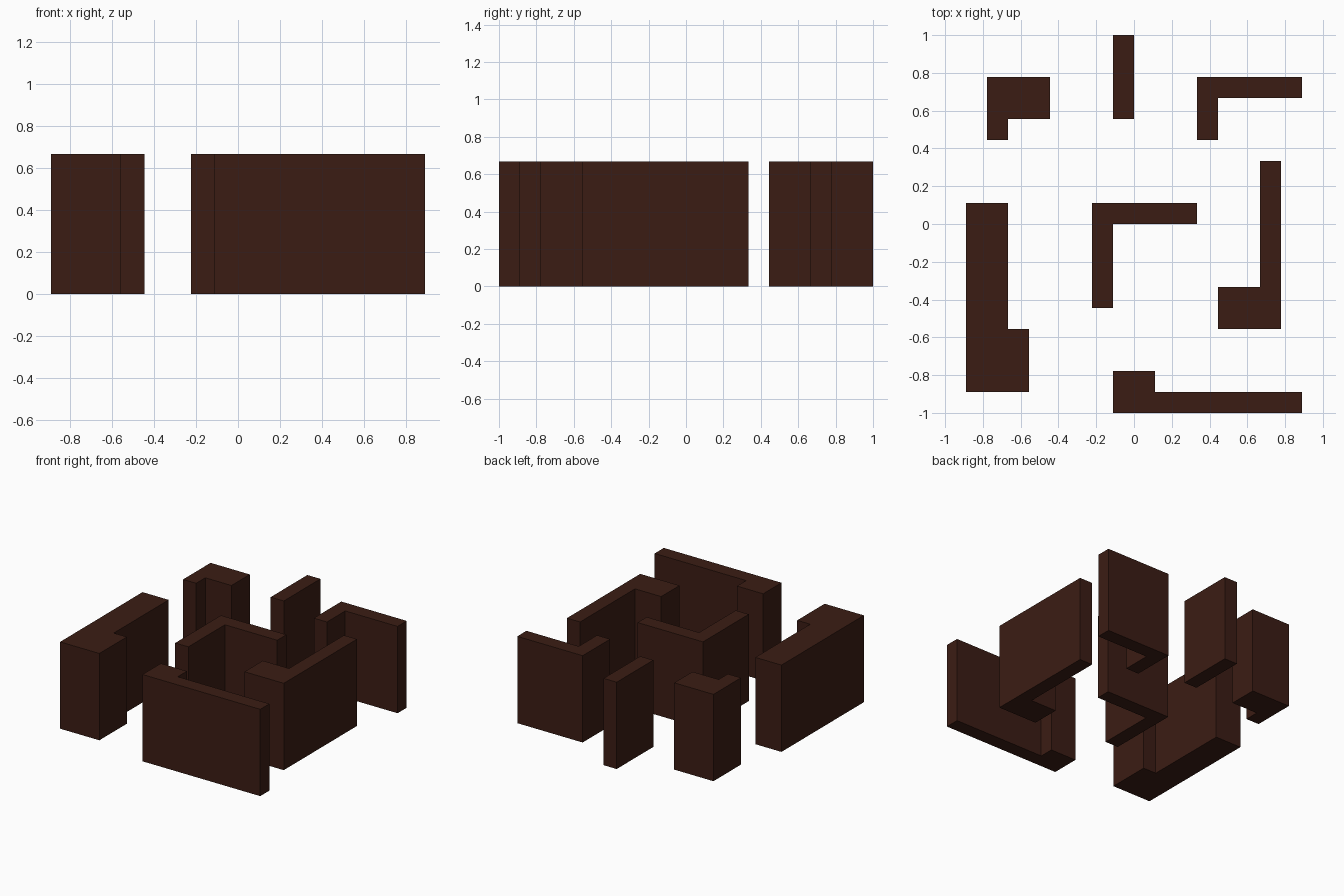
import bpy, bmesh

if "Cube" in bpy.data.objects:
    bpy.data.objects.remove(bpy.data.objects["Cube"])

U = 1 / 9          # plan grid unit
HEIGHT = 6 * U     # every wall has the same height

brown = bpy.data.materials.new("dark_brown")
brown.diffuse_color = (0.044, 0.012, 0.007, 1)
brown.use_nodes = True
brown.node_tree.nodes["Principled BSDF"].inputs["Base Color"].default_value = brown.diffuse_color


def wall(name, outline):
    """Extrude a plan outline (grid units, counter-clockwise) up from the ground."""
    bm = bmesh.new()
    base = bm.faces.new([bm.verts.new((x * U, y * U, 0)) for x, y in outline])
    top = bmesh.ops.extrude_face_region(bm, geom=[base], use_keep_orig=True)
    verts = [v for v in top["geom"] if isinstance(v, bmesh.types.BMVert)]
    bmesh.ops.translate(bm, verts=verts, vec=(0, 0, HEIGHT))
    bmesh.ops.recalc_face_normals(bm, faces=bm.faces)
    mesh = bpy.data.meshes.new(name)
    bm.to_mesh(mesh)
    bm.free()
    mesh.materials.append(brown)
    bpy.context.collection.objects.link(bpy.data.objects.new(name, mesh))


# Back row
wall("back_left_block", [(-7, 4), (-6, 4), (-6, 5), (-4, 5), (-4, 7), (-7, 7)])
wall("back_straight_wall", [(-1, 5), (0, 5), (0, 9), (-1, 9)])
wall("back_right_corner_wall", [(3, 4), (4, 4), (4, 6), (8, 6), (8, 7), (3, 7)])

# Middle
wall("left_thick_wall", [(-8, -8), (-5, -8), (-5, -5), (-6, -5), (-6, 1), (-8, 1)])
wall("centre_corner_wall", [(-2, -4), (-1, -4), (-1, 0), (3, 0), (3, 1), (-2, 1)])
wall("right_hooked_wall", [(4, -5), (7, -5), (7, 3), (6, 3), (6, -3), (4, -3)])

# Front
wall("front_wall", [(-1, -9), (8, -9), (8, -8), (1, -8), (1, -7), (-1, -7)])
